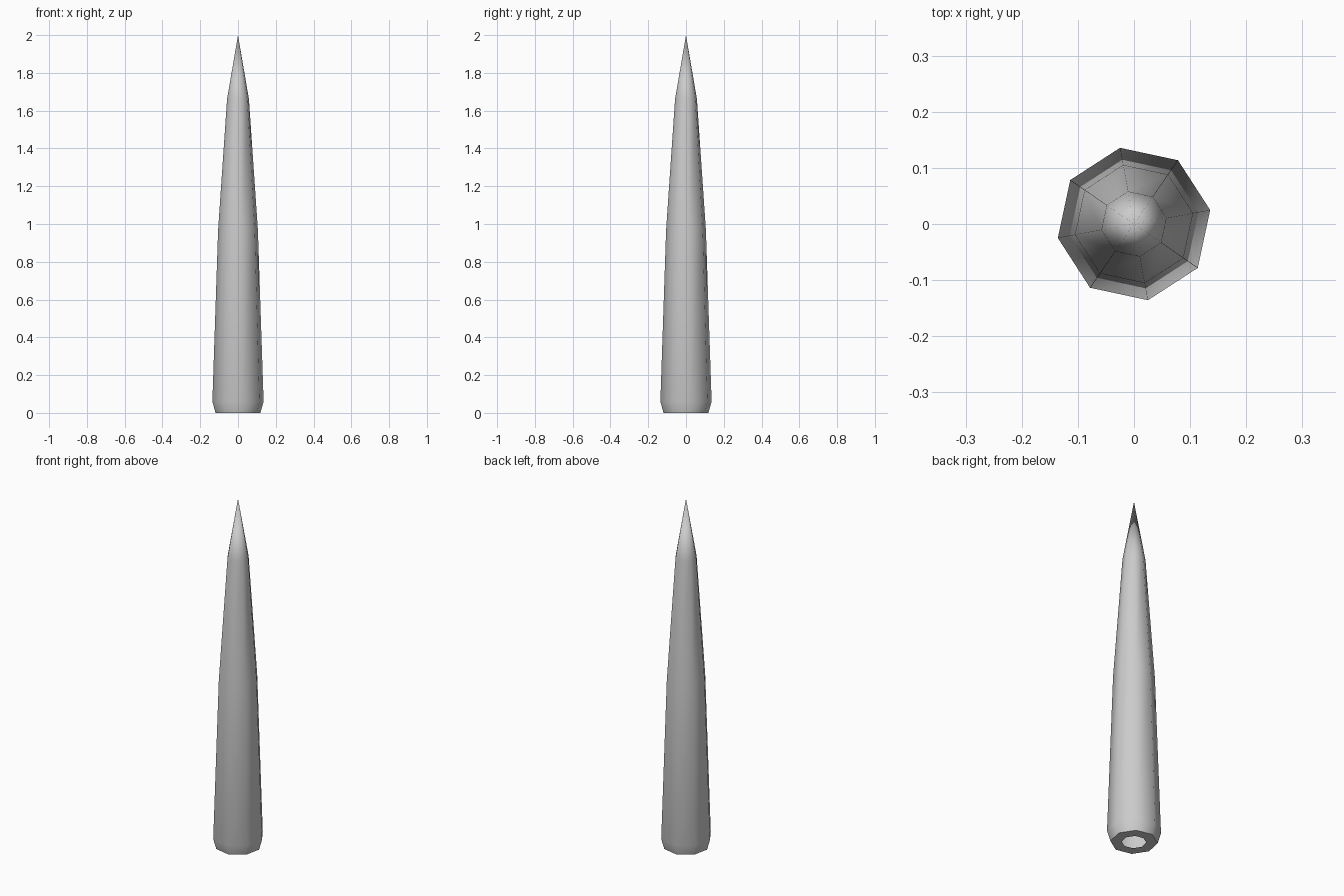
import bpy, bmesh, math

if "Cube" in bpy.data.objects:
    bpy.data.objects.remove(bpy.data.objects["Cube"])

SIDES = 8
TWIST = math.radians(10.4)

# Profile (radius, height): open underside lip, flared foot, tapering shaft
PROFILE = [(0.063, 0.0), (0.121, 0.0), (0.138, 0.06), (0.107, 0.97), (0.059, 1.66)]

bm = bmesh.new()


def ring(radius, z):
    return [bm.verts.new((radius * math.cos(TWIST + i * math.tau / SIDES),
                          radius * math.sin(TWIST + i * math.tau / SIDES), z))
            for i in range(SIDES)]


# Shaft walls and underside lip
rings = [ring(r, z) for r, z in PROFILE]
for low, high in zip(rings, rings[1:]):
    for i in range(SIDES):
        j = (i + 1) % SIDES
        bm.faces.new((low[i], low[j], high[j], high[i]))

# Pointed tip
tip = bm.verts.new((0, 0, 2.0))
for i in range(SIDES):
    bm.faces.new((rings[-1][i], rings[-1][(i + 1) % SIDES], tip))

mesh = bpy.data.meshes.new("spike")
bm.to_mesh(mesh)
bm.free()
spike = bpy.data.objects.new("spike", mesh)
bpy.context.collection.objects.link(spike)

# Smooth around the shaft, crisp at the bottom edge
bpy.context.view_layer.objects.active = spike
spike.select_set(True)
bpy.ops.object.shade_smooth_by_angle(angle=math.radians(55))
